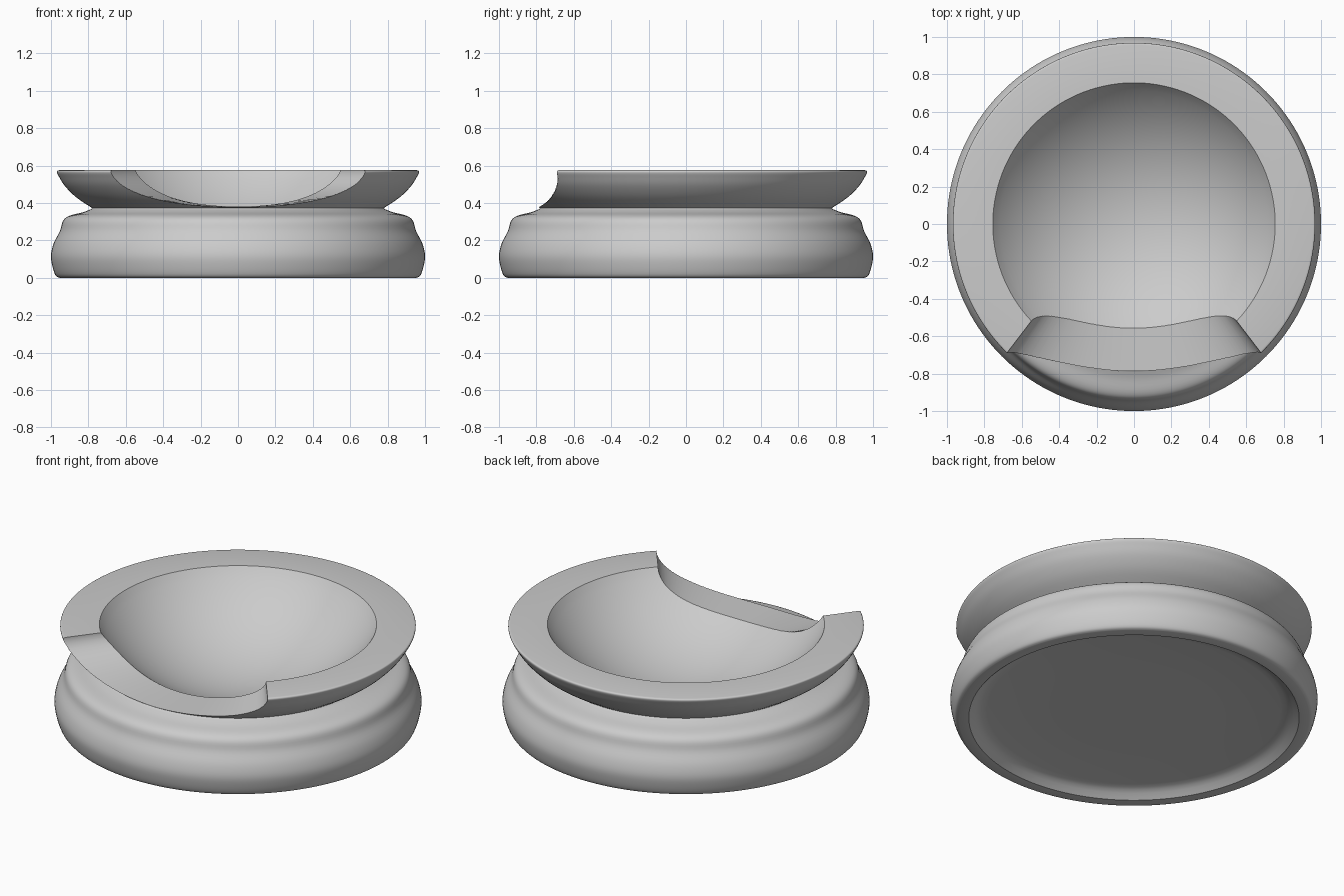
import bpy, bmesh, math

if "Cube" in bpy.data.objects:
    bpy.data.objects.remove(bpy.data.objects["Cube"])

SEGMENTS = 160
TOP = 0.575


def make_object(name, bm):
    bmesh.ops.recalc_face_normals(bm, faces=bm.faces)
    mesh = bpy.data.meshes.new(name)
    bm.to_mesh(mesh)
    bm.free()
    obj = bpy.data.objects.new(name, mesh)
    bpy.context.collection.objects.link(obj)
    return obj


def curve_through(points, steps=4):
    """Catmull-Rom curve through the given (r, z) points."""
    p = [points[0]] + points + [points[-1]]
    out = []
    for i in range(1, len(p) - 2):
        for s in range(steps):
            t = s / steps
            out.append(tuple(0.5 * (2 * b + (c - a) * t + (2 * a - 5 * b + 4 * c - d) * t * t
                                    + (3 * b - a - 3 * c + d) * t ** 3)
                             for a, b, c, d in zip(p[i - 1], p[i], p[i + 1], p[i + 2])))
    return out + [points[-1]]


def lathe(name, profile):
    """Revolve a profile that starts and ends on the z axis."""
    bm = bmesh.new()
    verts = [bm.verts.new((r, 0, z)) for r, z in profile]
    edges = [bm.edges.new(pair) for pair in zip(verts, verts[1:])]
    bmesh.ops.spin(bm, geom=verts + edges, cent=(0, 0, 0), axis=(0, 0, 1),
                   angle=2 * math.pi, steps=SEGMENTS, use_merge=True)
    bmesh.ops.remove_doubles(bm, verts=bm.verts, dist=1e-5)
    return make_object(name, bm)


# Underside: shallow recess inside a rounded foot
underside = [(0, 0.05), (0.4, 0.05)] + curve_through(
    [(0.80, 0.05), (0.85, 0.038), (0.90, 0.0)], 3)

# Bulging base up to the narrow neck
base = curve_through([(0.955, 0.0), (0.975, 0.012), (0.992, 0.06), (1.0, 0.12), (0.985, 0.185),
                      (0.952, 0.25), (0.935, 0.305), (0.90, 0.332), (0.83, 0.35), (0.785, 0.367)])

# Flared lip with a softly rounded edge
lip = curve_through([(0.78, 0.373), (0.865, 0.43), (0.925, 0.49), (0.957, 0.54),
                     (0.968, 0.562), (0.966, 0.572), (0.957, TOP)])

# Spherical dish
centre_z, radius = 1.154, 0.953
rim_angle = math.asin(0.755 / radius)
dish = [(radius * math.sin(a), centre_z - radius * math.cos(a))
        for a in (rim_angle * (1 - i / 28) for i in range(29))]
dish[0] = (0.755, TOP)
dish[-1] = (0, dish[-1][1])

bowl = lathe("bowl", underside + base + lip + dish)

# Front notch: half-elliptical channel that widens outward
bm = bmesh.new()
sections = []
for y, depth in ((-0.35, 0.191), (-1.15, 0.203)):
    half = 0.55 + 0.765 * (-y - 0.52)
    ring = [(-half, 0.8)]
    ring += [(-half * math.cos(a), TOP - depth * math.sin(a))
             for a in (math.pi * i / 64 for i in range(65))]
    ring += [(half, 0.8)]
    sections.append([bm.verts.new((x, y, z)) for x, z in ring])
inner, outer = sections
count = len(inner)
for i in range(count):
    j = (i + 1) % count
    bm.faces.new((inner[i], inner[j], outer[j], outer[i]))
bm.faces.new(inner)
bm.faces.new(outer)
cutter = make_object("notch_cutter", bm)
cutter.hide_render = True

cut = bowl.modifiers.new("notch", 'BOOLEAN')
cut.operation = 'DIFFERENCE'
cut.solver = 'EXACT'
cut.object = cutter
bpy.context.view_layer.objects.active = bowl
bowl.select_set(True)
bpy.ops.object.modifier_apply(modifier=cut.name)
bpy.data.objects.remove(cutter)

bpy.ops.object.shade_smooth_by_angle(angle=math.radians(30))
